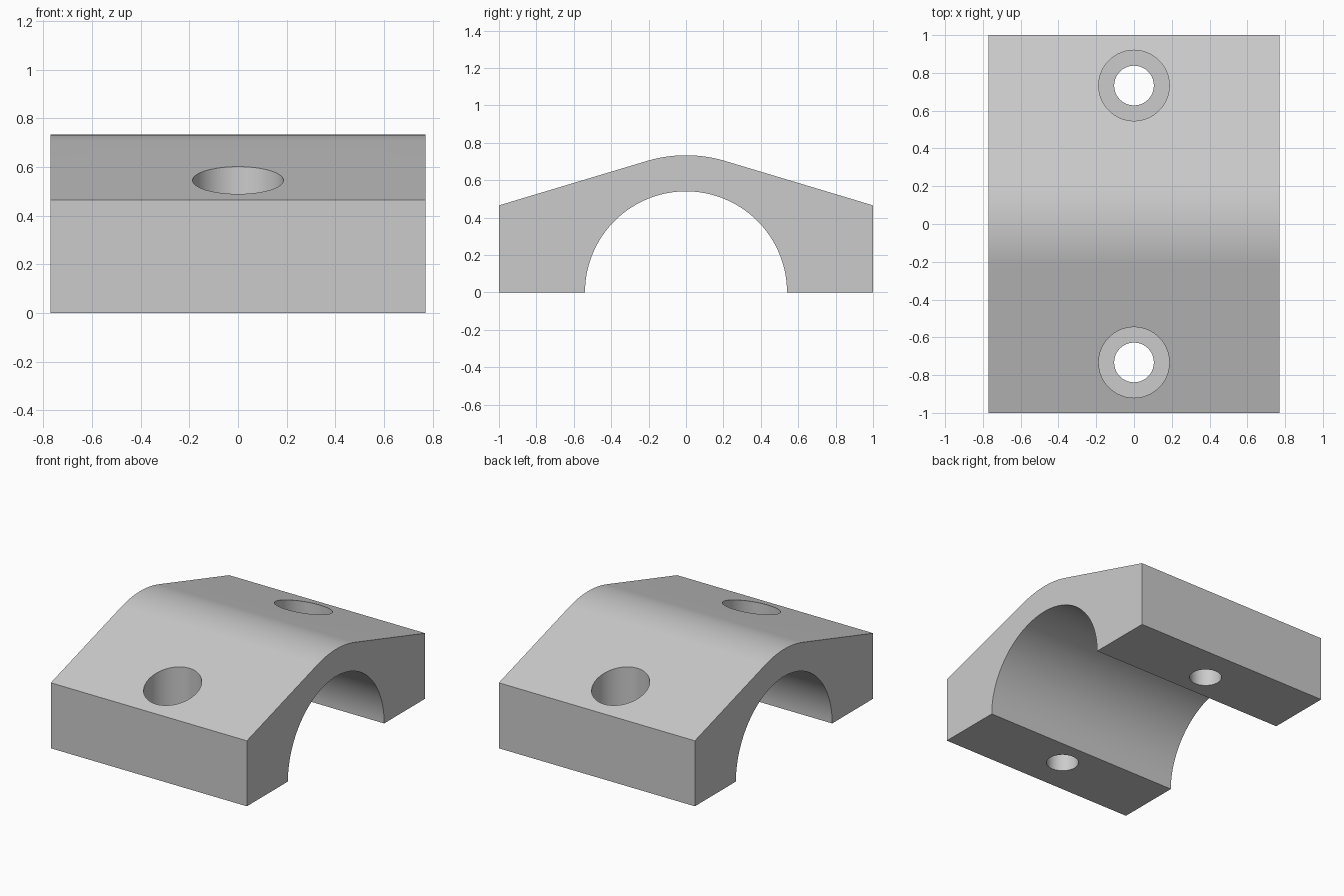
import bpy, bmesh, math

cube = bpy.data.objects.get("Cube")
if cube:
    bpy.data.objects.remove(cube, do_unlink=True)

HALF_WIDTH, HALF_LENGTH, SIDE_HEIGHT = 0.77, 1.0, 0.465
BORE_R, CROWN_R = 0.54, 0.733
HOLE_Y, HOLE_R, RECESS_R, RECESS_FLOOR = 0.733, 0.105, 0.187, 0.24

grey = bpy.data.materials.new("light grey")
grey.use_nodes = True
colour = (0.6, 0.6, 0.6, 1)
grey.diffuse_color = colour
grey.node_tree.nodes["Principled BSDF"].inputs["Base Color"].default_value = colour


def add_object(name, bm):
    bmesh.ops.recalc_face_normals(bm, faces=bm.faces)
    mesh = bpy.data.meshes.new(name)
    bm.to_mesh(mesh)
    bm.free()
    mesh.materials.append(grey)
    obj = bpy.data.objects.new(name, mesh)
    bpy.context.collection.objects.link(obj)
    return obj


def arc(radius, start, end, steps):
    angles = [start + (end - start) * i / steps for i in range(steps + 1)]
    return [(radius * math.cos(a), radius * math.sin(a)) for a in angles]


# Clamp profile: sloped shoulders tangent to a crown concentric with the bore
tangent = (math.atan2(SIDE_HEIGHT, HALF_LENGTH)
           + math.acos(CROWN_R / math.hypot(SIDE_HEIGHT, HALF_LENGTH)))
profile = [(HALF_LENGTH, 0), (HALF_LENGTH, SIDE_HEIGHT)]
profile += arc(CROWN_R, tangent, math.pi - tangent, 20)
profile += [(-HALF_LENGTH, SIDE_HEIGHT), (-HALF_LENGTH, 0)]
profile += arc(BORE_R, math.pi, 0, 72)

bm = bmesh.new()
face = bm.faces.new([bm.verts.new((-HALF_WIDTH, y, z)) for y, z in profile])
side = bmesh.ops.extrude_face_region(bm, geom=[face])["geom"]
bmesh.ops.translate(bm, vec=(2 * HALF_WIDTH, 0, 0),
                    verts=[v for v in side if isinstance(v, bmesh.types.BMVert)])
clamp = add_object("clamp_saddle", bm)


# Stepped bolt holes: a narrow through hole below a wide recess
def bolt_hole_cutter(name, y):
    bm = bmesh.new()
    outline = [(0, -0.2), (HOLE_R, -0.2), (HOLE_R, RECESS_FLOOR),
               (RECESS_R, RECESS_FLOOR), (RECESS_R, 1), (0, 1)]
    verts = [bm.verts.new((r, y, z)) for r, z in outline]
    edges = [bm.edges.new(pair) for pair in zip(verts, verts[1:])]
    bmesh.ops.spin(bm, geom=verts + edges, cent=(0, y, 0), axis=(0, 0, 1),
                   angle=2 * math.pi, steps=64)
    bmesh.ops.remove_doubles(bm, verts=bm.verts, dist=0.0001)
    return add_object(name, bm)


cutters = [bolt_hole_cutter("front_hole_cutter", -HOLE_Y),
           bolt_hole_cutter("back_hole_cutter", HOLE_Y)]
for cutter in cutters:
    cut = clamp.modifiers.new("bolt_hole", 'BOOLEAN')
    cut.operation = 'DIFFERENCE'
    cut.solver = 'EXACT'
    cut.object = cutter

# Apply the cuts and drop the cutters
depsgraph = bpy.context.evaluated_depsgraph_get()
finished = bpy.data.meshes.new_from_object(clamp.evaluated_get(depsgraph))
clamp.modifiers.clear()
clamp.data = finished
for cutter in cutters:
    bpy.data.objects.remove(cutter, do_unlink=True)

# Smooth bore, crown and hole walls; crisp edges elsewhere
bpy.ops.object.select_all(action='DESELECT')
clamp.select_set(True)
bpy.context.view_layer.objects.active = clamp
bpy.ops.object.shade_smooth_by_angle(angle=math.radians(15))
